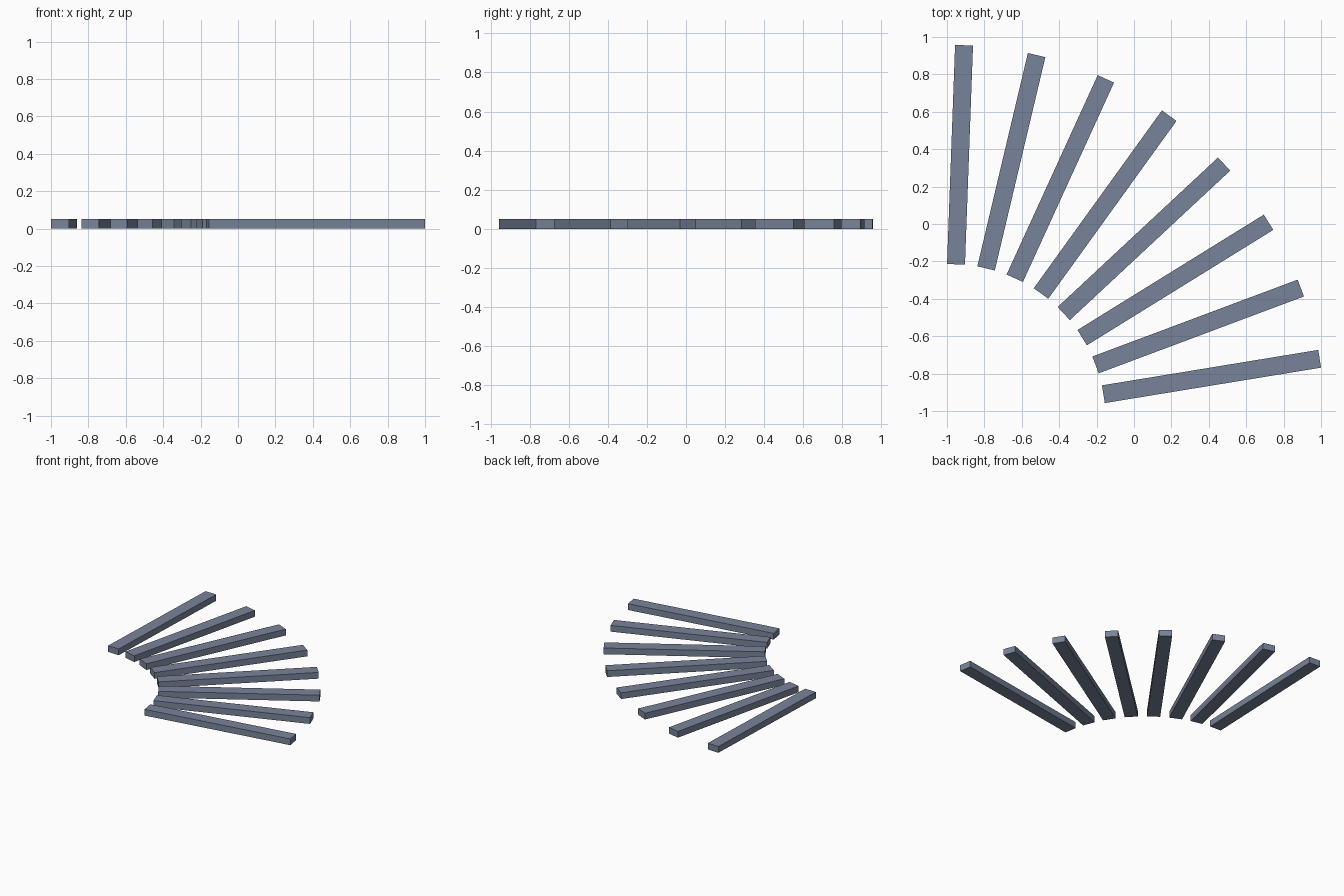
import bpy, math

if "Cube" in bpy.data.objects:
    bpy.data.objects.remove(bpy.data.objects["Cube"])

# Fan layout: bars radiate from a pivot outside the model
CX, CY = -0.982, -1.044
R_IN, R_OUT = 0.829, 2.001
WIDTH, HEIGHT = 0.096, 0.05
COUNT, START, END = 8, 9.3, 87.9

# Slate blue-grey paint
slate = bpy.data.materials.new("slate")
slate.diffuse_color = (0.19, 0.23, 0.32, 1)
slate.use_nodes = True
slate.node_tree.nodes["Principled BSDF"].inputs["Base Color"].default_value = slate.diffuse_color


def bar(index):
    a = math.radians(START + (END - START) * index / (COUNT - 1))
    r = (R_IN + R_OUT) / 2
    bpy.ops.mesh.primitive_cube_add(
        size=1,
        location=(CX + r * math.cos(a), CY + r * math.sin(a), HEIGHT / 2),
        rotation=(0, 0, a))
    ob = bpy.context.object
    ob.name = f"fan_bar_{index + 1}"
    ob.scale = (R_OUT - R_IN, WIDTH, HEIGHT)
    ob.data.materials.append(slate)


# Eight flat bars
for i in range(COUNT):
    bar(i)
